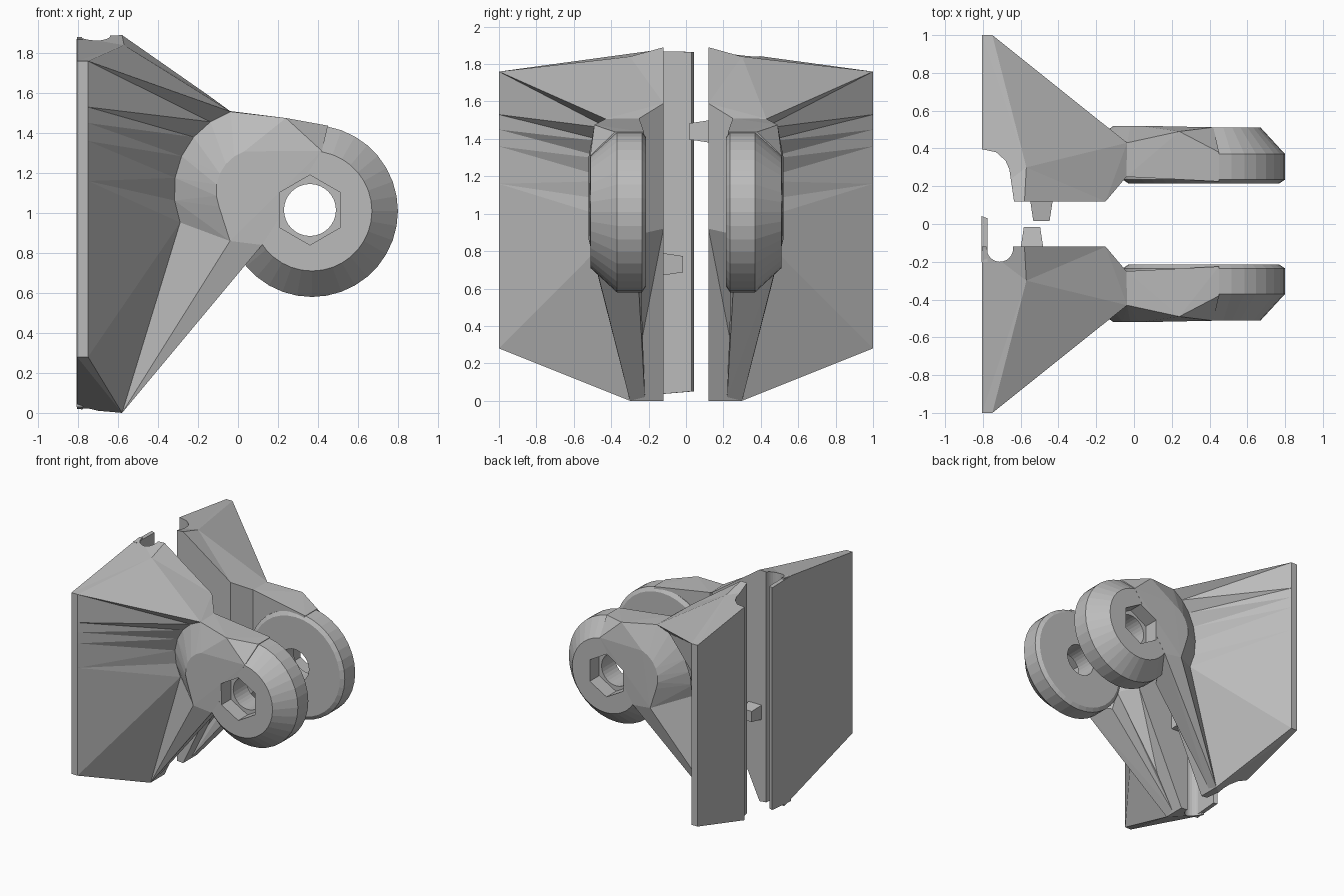
import bpy, bmesh, math
from mathutils import Vector

if "Cube" in bpy.data.objects:
    bpy.data.objects.remove(bpy.data.objects["Cube"])

grey = bpy.data.materials.new("plain grey")
grey.diffuse_color = (0.5, 0.5, 0.5, 1)
grey.use_nodes = True
grey.node_tree.nodes["Principled BSDF"].inputs["Base Color"].default_value = grey.diffuse_color


def finish(name, bm, s):
    """Turn a bmesh into an object, mirrored in y when s is +1."""
    for v in bm.verts:
        v.co.y *= -s
    bmesh.ops.triangulate(bm, faces=[f for f in bm.faces if len(f.verts) > 3])
    bmesh.ops.recalc_face_normals(bm, faces=bm.faces[:])
    me = bpy.data.meshes.new(name)
    bm.to_mesh(me)
    bm.free()
    me.materials.append(grey)
    ob = bpy.data.objects.new(name, me)
    bpy.context.collection.objects.link(ob)
    return ob


def hull(name, pts, s):
    bm = bmesh.new()
    for p in pts:
        bm.verts.new(p)
    r = bmesh.ops.convex_hull(bm, input=bm.verts[:])
    junk = {g for g in r["geom_interior"] + r["geom_unused"] if isinstance(g, bmesh.types.BMVert)}
    bmesh.ops.delete(bm, geom=list(junk), context="VERTS")
    return finish(name, bm, s)


def ring(cx, cz, r, y, n, off=0.0):
    return [(cx + r * math.cos(off + math.tau * i / n), y, cz + r * math.sin(off + math.tau * i / n))
            for i in range(n)]


def combine(base, other, op):
    m = base.modifiers.new(op.lower(), "BOOLEAN")
    m.operation, m.object, m.solver = op, other, "EXACT"
    bpy.context.view_layer.objects.active = base
    bpy.ops.object.modifier_apply(modifier=m.name)
    bpy.data.objects.remove(other, do_unlink=True)


# boss arc where the arm grows out of the mounting plate (top to lower left)
def boss_arc(r, y0, y1, n=7):
    out = []
    for i in range(n):
        t = i / (n - 1)
        a = math.radians(109 + 93 * t)
        out.append((0.1 + r * math.cos(a), y0 + (y1 - y0) * t, 1.11 + r * math.sin(a)))
    return out


ARC = boss_arc(0.42, -0.43, -0.33)
FOOT = (-0.58, -0.30, 0)
NECK_TOP, NECK_LOW = (-0.04, -0.25, 1.51), (-0.04, -0.25, 0.89)


def plate_body(s):
    """Wedge-shaped mounting plate with a hollow front surface."""
    bm = bmesh.new()
    V = lambda *p: bm.verts.new(p)
    edge = [V(-0.75, -1, z) for z in (1.76, 1.53, 1.50, 1.45, 1.36, 1.16, 0.28)]
    arc = [V(*p) for p in ARC]
    foot, foot_in = V(*FOOT), V(-0.58, -0.12, 0)
    n1, m = V(*NECK_TOP), V(*NECK_LOW)
    n2, q = V(-0.15, -0.12, 1.59), V(-0.15, -0.12, 0.92)
    low = V(-0.08, -0.30, 0.67)
    kf, kt = V(-0.57, -0.30, 1.84), V(-0.58, -0.12, 1.89)
    s0, s1 = V(-0.805, -1, 1.76), V(-0.805, -0.12, 1.88)
    s2, s3 = V(-0.805, -0.12, 0.02), V(-0.805, -1, 0.28)
    faces = [(edge[i], edge[i + 1], arc[i + 1], arc[i]) for i in range(6)]
    faces += [(edge[6], foot, arc[6]), (arc[6], foot, low), (*arc, low, m, n1),
              (n1, m, q, n2), (foot, m, low), (foot, foot_in, q, m),
              (n2, q, foot_in, s2, s1, kt), (s0, s3, s2, s1), (s0, s3, *edge[::-1]),
              (s3, edge[6], foot), (s3, foot, foot_in, s2),
              (s0, edge[0], kf), (edge[0], arc[0], kf), (s0, kf, kt, s1),
              (kf, arc[0], n1, n2, kt)]
    for f in faces:
        bm.faces.new(f)
    return finish("bracket_half", bm, s)


def peg(name, x, z, s):
    return hull(name, [(x + a * h, y, z + b * h) for y, h in ((-0.16, 0.065), (-0.015, 0.043))
                       for a in (-1, 1) for b in (-1, 1)], s)


def prism(name, pts, z0, z1, s):
    return hull(name, [(x, y, z) for x, y in pts for z in (z0, z1)], s)


for s, label in ((-1, "front"), (1, "back")):
    half = plate_body(s)
    half.name = label + "_bracket"

    # faceted arm between plate and end disc
    arm = hull("arm", ARC + boss_arc(0.21, -0.52, -0.52) + [
        NECK_TOP, NECK_LOW, (-0.04, -0.52, 0.86), (0.24, -0.49, 1.475), (0.45, -0.38, 1.437),
        (0.45, -0.225, 1.437), (0.42, -0.512, 1.31), (0.12, -0.512, 0.84), (0.0, -0.25, 0.80)], s)
    # rib running down to the foot
    rib = hull("rib", [FOOT, (-0.57, -0.22, 0.02), ARC[-1], (-0.04, -0.52, 0.86), (0.12, -0.512, 0.84),
                       (-0.08, -0.47, 0.67), (0.0, -0.42, 0.73), (0.0, -0.26, 0.73), NECK_LOW], s)
    # round chamfered end disc
    disc = hull("disc", ring(0.37, 1.01, 0.40, -0.215, 36) + ring(0.37, 1.01, 0.43, -0.235, 36)
                + ring(0.37, 1.01, 0.43, -0.37, 36) + ring(0.37, 1.01, 0.30, -0.511, 36), s)
    for part in (arm, rib, disc):
        combine(half, part, "UNION")

    # bolt hole and hexagonal nut pocket
    combine(half, hull("bolt", ring(0.36, 1.015, 0.13, 0, 32) + ring(0.36, 1.015, 0.13, -0.8, 32), s), "DIFFERENCE")
    combine(half, hull("nut", ring(0.36, 1.015, 0.175, -0.39, 6, math.pi / 6)
                       + ring(0.36, 1.015, 0.175, -0.8, 6, math.pi / 6), s), "DIFFERENCE")

    if s < 0:
        # round groove and long thin lip on the front half
        groove = [(-0.71 + 0.07 * math.cos(a), -0.13 + 0.07 * math.sin(a))
                  for a in (math.pi + math.pi * i / 12 for i in range(13))]
        combine(half, prism("groove", groove + [(-0.78, -0.05), (-0.64, -0.05)], -0.1, 2, s), "DIFFERENCE")
        lip = hull("lip", [(x, y, z) for x in (-0.808, -0.775)
                           for y, z in ((-0.2, 0.03), (-0.2, 1.87), (0.03, 0.05), (0.03, 1.865))]
                   + [(-0.808, 0.042, 0.05), (-0.808, 0.042, 1.865)], s)
        combine(half, lip, "UNION")
        combine(half, peg("peg", -0.54, 0.73, s), "UNION")
    else:
        # rebate for the lip on the back half
        rebate = [(-0.9, 0), (-0.9, -0.40), (-0.80, -0.395), (-0.73, -0.38), (-0.68, -0.335),
                  (-0.66, -0.29), (-0.655, -0.17), (-0.635, -0.12), (-0.635, 0)]
        combine(half, prism("rebate", rebate, -0.1, 2, s), "DIFFERENCE")
        combine(half, peg("peg", -0.49, 1.44, s), "UNION")
